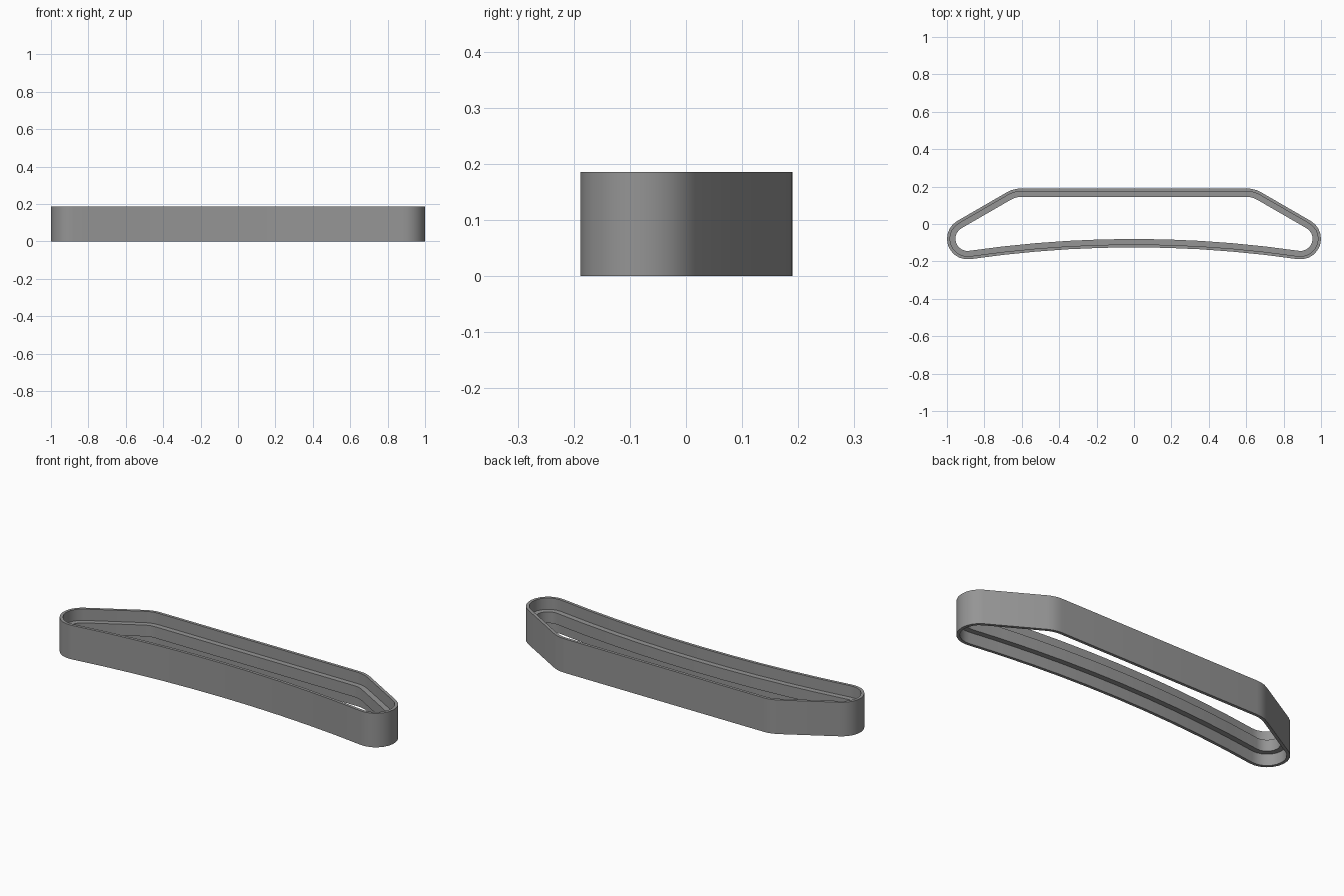
import bpy, bmesh
from math import radians, sin, cos

cube = bpy.data.objects.get("Cube")
if cube:
    bpy.data.objects.remove(cube, do_unlink=True)

HEIGHT = 0.186
WALL = 0.016      # thickness of the rim wall
LEDGE = 0.045     # reach of the inner ledge from the outer face
LEDGE_LOW, LEDGE_HIGH = 0.062, 0.124


def arc(cx, cy, r, start, end, steps):
    angles = [radians(start + (end - start) * i / steps) for i in range(steps + 1)]
    return [(cx + r * cos(a), cy + r * sin(a)) for a in angles]


def outline(inset):
    """Closed plan of the band, moved inward by inset."""
    right = arc(0, -6.235, 6.11 + inset, 90, 81.77, 5)           # bowed front
    right += arc(0.89, -0.079, 0.11 - inset, -98.23, 60, 10)     # round end
    right += arc(0.604, 0.04, 0.15 - inset, 60, 90, 3)           # back corner
    left = [(-x, y) for x, y in reversed(right) if x > 0.001]
    return right + left


# Grey material
grey = bpy.data.materials.new("grey")
grey.use_nodes = True
colour = (0.3, 0.3, 0.3, 1)
grey.diffuse_color = colour
grey.node_tree.nodes["Principled BSDF"].inputs["Base Color"].default_value = colour

# Wall section with the ledge halfway up its inner face: (inset, height)
section = [(0, 0), (0, HEIGHT), (WALL, HEIGHT), (WALL, LEDGE_HIGH),
           (LEDGE, LEDGE_HIGH), (LEDGE, LEDGE_LOW), (WALL, LEDGE_LOW), (WALL, 0)]

# Sweep the section round the plan
bm = bmesh.new()
rings = [[bm.verts.new((x, y, z)) for x, y in outline(d)] for d, z in section]
count = len(rings[0])
for k, ring in enumerate(rings):
    other = rings[(k + 1) % len(rings)]
    for i in range(count):
        j = (i + 1) % count
        bm.faces.new((ring[i], ring[j], other[j], other[i]))
bmesh.ops.remove_doubles(bm, verts=bm.verts, dist=0.0005)
bmesh.ops.recalc_face_normals(bm, faces=bm.faces)
mesh = bpy.data.meshes.new("ledged_band")
bm.to_mesh(mesh)
bm.free()
mesh.materials.append(grey)

band = bpy.data.objects.new("ledged_band", mesh)
bpy.context.collection.objects.link(band)
bpy.context.view_layer.objects.active = band
band.select_set(True)
bpy.ops.object.shade_smooth_by_angle(angle=radians(30))
